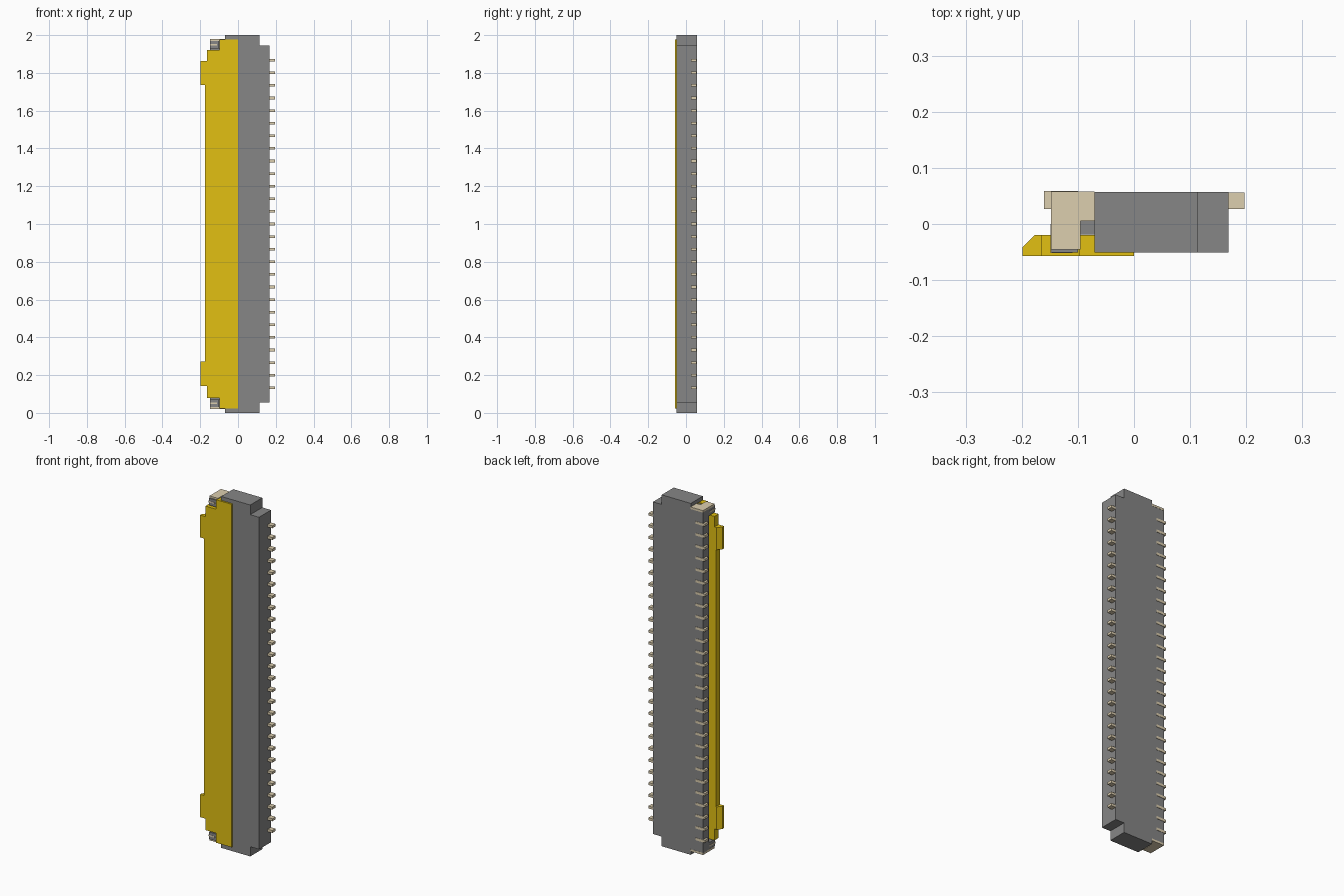
import bpy, bmesh

if "Cube" in bpy.data.objects:
    bpy.data.objects.remove(bpy.data.objects["Cube"])

def material(name, rgb):
    m = bpy.data.materials.new(name)
    m.diffuse_color = (*rgb, 1)
    m.use_nodes = True
    m.node_tree.nodes["Principled BSDF"].inputs["Base Color"].default_value = m.diffuse_color
    return m

YELLOW = material("yellow_plastic", (0.76, 0.53, 0.006))
METAL = material("tin_metal", (0.72, 0.62, 0.43))
GREY = material("dark_grey_plastic", (0.24, 0.24, 0.24))

def finish(bm, name, mat=None):
    bmesh.ops.recalc_face_normals(bm, faces=bm.faces)
    me = bpy.data.meshes.new(name)
    bm.to_mesh(me)
    bm.free()
    ob = bpy.data.objects.new(name, me)
    bpy.context.collection.objects.link(ob)
    if mat:
        me.materials.append(mat)
    return ob

def add_prism(bm, pts, lo, hi, axis):
    """Extrude a profile: axis 'y' takes (x, z) points, axis 'z' takes (x, y)."""
    def place(p, d):
        return (p[0], d, p[1]) if axis == 'y' else (p[0], p[1], d)
    a = [bm.verts.new(place(p, lo)) for p in pts]
    b = [bm.verts.new(place(p, hi)) for p in pts]
    bm.faces.new(a)
    bm.faces.new(b[::-1])
    for i in range(len(pts)):
        j = (i + 1) % len(pts)
        bm.faces.new((a[i], b[i], b[j], a[j]))

def add_box(bm, x0, x1, y0, y1, z0, z1):
    add_prism(bm, [(x0, y0), (x1, y0), (x1, y1), (x0, y1)], z0, z1, 'z')

def mirrored(half):
    """Complete a lower-half (x, z) outline about z = 1."""
    return half + [(x, 2 - z) for x, z in reversed(half)]

# Housing: stepped outline with the lever recess and cable slot cut out
bm = bmesh.new()
add_prism(bm, mirrored([(-0.148, 0.03), (-0.07, 0.03), (-0.07, 0), (0.113, 0),
                        (0.113, 0.055), (0.168, 0.055)]), -0.051, 0.057, 'y')
housing = finish(bm, "housing", GREY)
cuts = {"lever_recess": (-0.3, 0.001, -0.2, 0.004, 0.022, 1.978),
        "cable_slot": (-0.02, 0.1, -0.021, 0.004, 0.08, 1.92)}
for name, dims in cuts.items():
    bm = bmesh.new()
    add_box(bm, *dims)
    cutter = finish(bm, name + "_cutter", GREY)
    cutter.hide_render = True
    cutter.hide_viewport = True
    mod = housing.modifiers.new(name, 'BOOLEAN')
    mod.operation = 'DIFFERENCE'
    mod.solver = 'EXACT'
    mod.object = cutter

# Locking lever: long plate with stepped ends
bm = bmesh.new()
add_prism(bm, mirrored([(0, 0.024), (-0.098, 0.024), (-0.098, 0.078), (-0.165, 0.078),
                        (-0.165, 0.143), (-0.174, 0.143)]), -0.057, -0.020, 'y')
finish(bm, "locking_lever", YELLOW)

# Chamfered finger tabs on the lever
bm = bmesh.new()
tab = [(-0.16, -0.057), (-0.199, -0.057), (-0.199, -0.042), (-0.177, -0.020), (-0.16, -0.020)]
for z0, z1 in ((0.143, 0.272), (1.735, 1.862)):
    add_prism(bm, tab, z0, z1, 'z')
finish(bm, "finger_tabs", YELLOW)

# End posts and metal solder clips with a folded lip, mirrored top and bottom
posts, clips = bmesh.new(), bmesh.new()
clip = [(-0.148, 0.058), (-0.07, 0.058), (-0.07, 0.005), (-0.095, 0.005),
        (-0.095, -0.045), (-0.148, -0.045)]
for top in (False, True):
    def span(a, b):
        return (2 - b, 2 - a) if top else (a, b)
    add_box(posts, -0.147, -0.1, -0.051, 0.01, *span(0.030, 0.070))
    add_box(posts, -0.1, -0.068, -0.019, 0.004, *span(0.028, 0.070))
    add_prism(clips, clip, *span(0.020, 0.032), 'z')
    add_box(clips, -0.149, -0.11, -0.052, 0.0, *span(0.046, 0.054))
finish(posts, "end_posts", GREY)
finish(clips, "solder_clips", METAL)

# Terminal rows: 27 on the back edge, 28 staggered on the cable edge
PITCH = 0.0667
def pin_row(name, count, x0, x1, y0, y1):
    bm = bmesh.new()
    for i in range(count):
        z = 1 + (i - (count - 1) / 2) * PITCH
        add_box(bm, x0, x1, y0, y1, z - 0.007, z + 0.007)
    finish(bm, name, METAL)

pin_row("back_terminals", 27, 0.160, 0.197, 0.027, 0.0565)
pin_row("front_terminals", 28, -0.160, -0.10, 0.027, 0.059)
